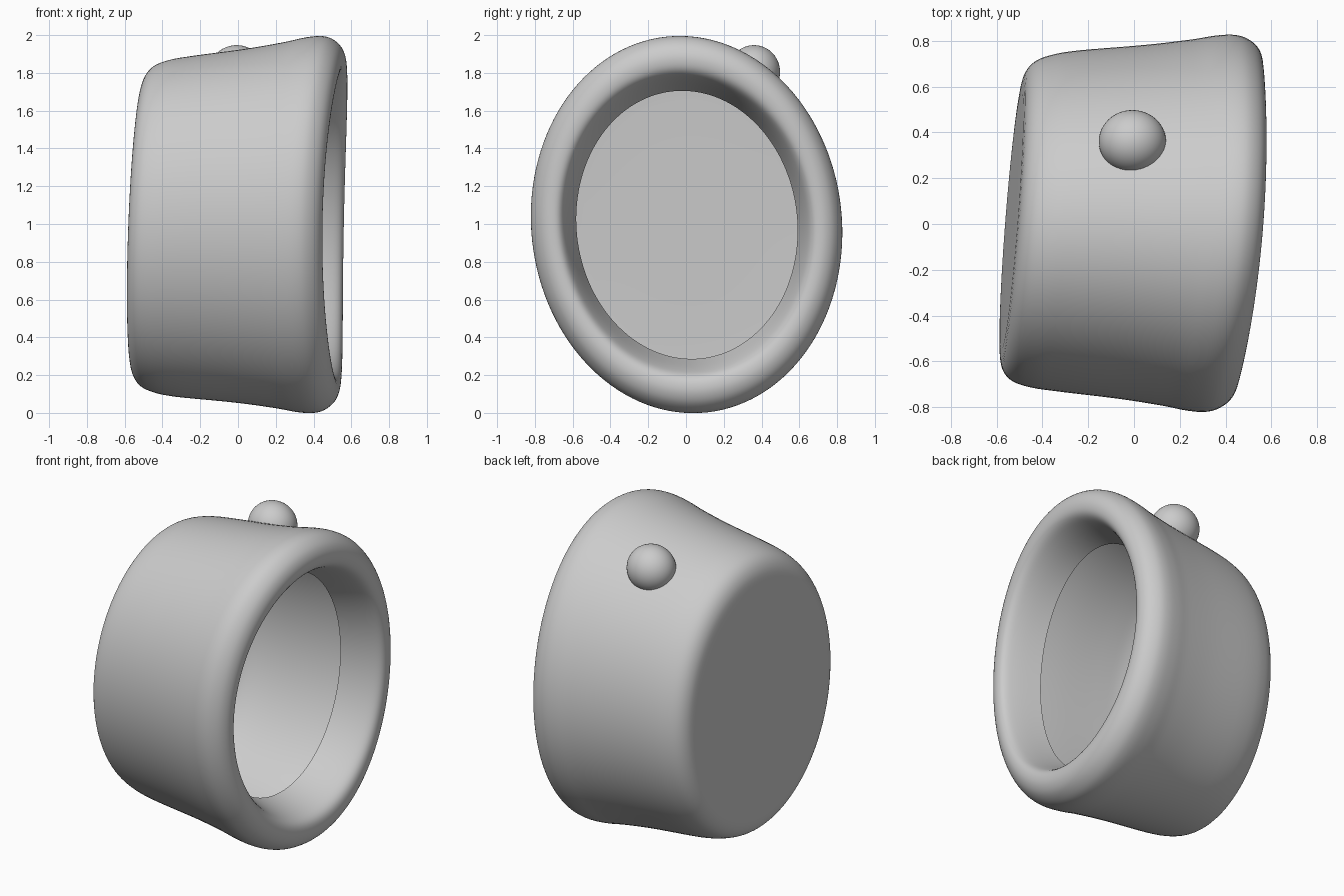
import bpy, bmesh, math

if "Cube" in bpy.data.objects:
    bpy.data.objects.remove(bpy.data.objects["Cube"])

SEG = 128

def spline(points, steps):
    """Catmull-Rom curve through the points."""
    p = [points[0]] + points + [points[-1]]
    out = []
    for i in range(1, len(p) - 2):
        for s in range(steps):
            t = s / steps
            out.append(tuple(0.5 * (2*b + (c-a)*t + (2*a-5*b+4*c-d)*t*t + (3*b-a-3*c+d)*t**3)
                             for a, b, c, d in zip(p[i-1], p[i], p[i+1], p[i+2])))
    return out + [points[-1]]

def place(x, r, ang):
    """Slightly skewed, rolled elliptical section around the x axis."""
    u, v = 0.822 * r * math.cos(ang), r * math.sin(ang)
    roll = 0.11
    y = u * math.cos(roll) - v * math.sin(roll)
    z = u * math.sin(roll) + v * math.cos(roll)
    k = min(max((x + 0.3) / 0.85, 0), 1)
    dx = 0.08 * y + (0.04 - 0.02 * k) * z + 0.03 * k * (z * z - (y / 0.82) ** 2)
    return (x + dx, y + 0.015 * (1 - k), 1.0 + z - 0.014 * (1 - k))

# Profile as (position along x, radius): flat back, side, rim rolled inward to an open lip
back = [(-0.535, 0.05), (-0.535, 0.35), (-0.535, 0.68)]
side = [(-0.535, 0.68), (-0.527, 0.775), (-0.49, 0.84), (-0.42, 0.877), (-0.3, 0.902),
        (0, 0.938), (0.2, 0.97), (0.31, 0.993), (0.39, 1.0), (0.45, 0.985), (0.502, 0.94),
        (0.525, 0.875), (0.508, 0.81), (0.43, 0.765), (0.275, 0.711)]
profile = back[:2] + spline(side, 5)

# Hollow cup-shaped shell, open inside the lip
bm = bmesh.new()
rings = [[bm.verts.new(place(x, r, 2 * math.pi * i / SEG)) for i in range(SEG)] for x, r in profile]
for a, b in zip(rings, rings[1:]):
    for i in range(SEG):
        j = (i + 1) % SEG
        bm.faces.new((a[j], a[i], b[i], b[j]))
bm.faces.new(rings[0])
bmesh.ops.recalc_face_normals(bm, faces=bm.faces)
mesh = bpy.data.meshes.new("cup_shell")
bm.to_mesh(mesh)
bm.free()
body = bpy.data.objects.new("cup_shell", mesh)
bpy.context.collection.objects.link(body)
bpy.context.view_layer.objects.active = body
body.select_set(True)
bpy.ops.object.shade_smooth_by_angle(angle=math.radians(35))

# Round knob on the upper side
bpy.ops.mesh.primitive_uv_sphere_add(segments=48, ring_count=24, radius=1, location=(-0.007, 0.36, 1.805))
knob = bpy.context.object
knob.name = "knob"
knob.scale = (0.147, 0.138, 0.142)
bpy.ops.object.shade_smooth()
